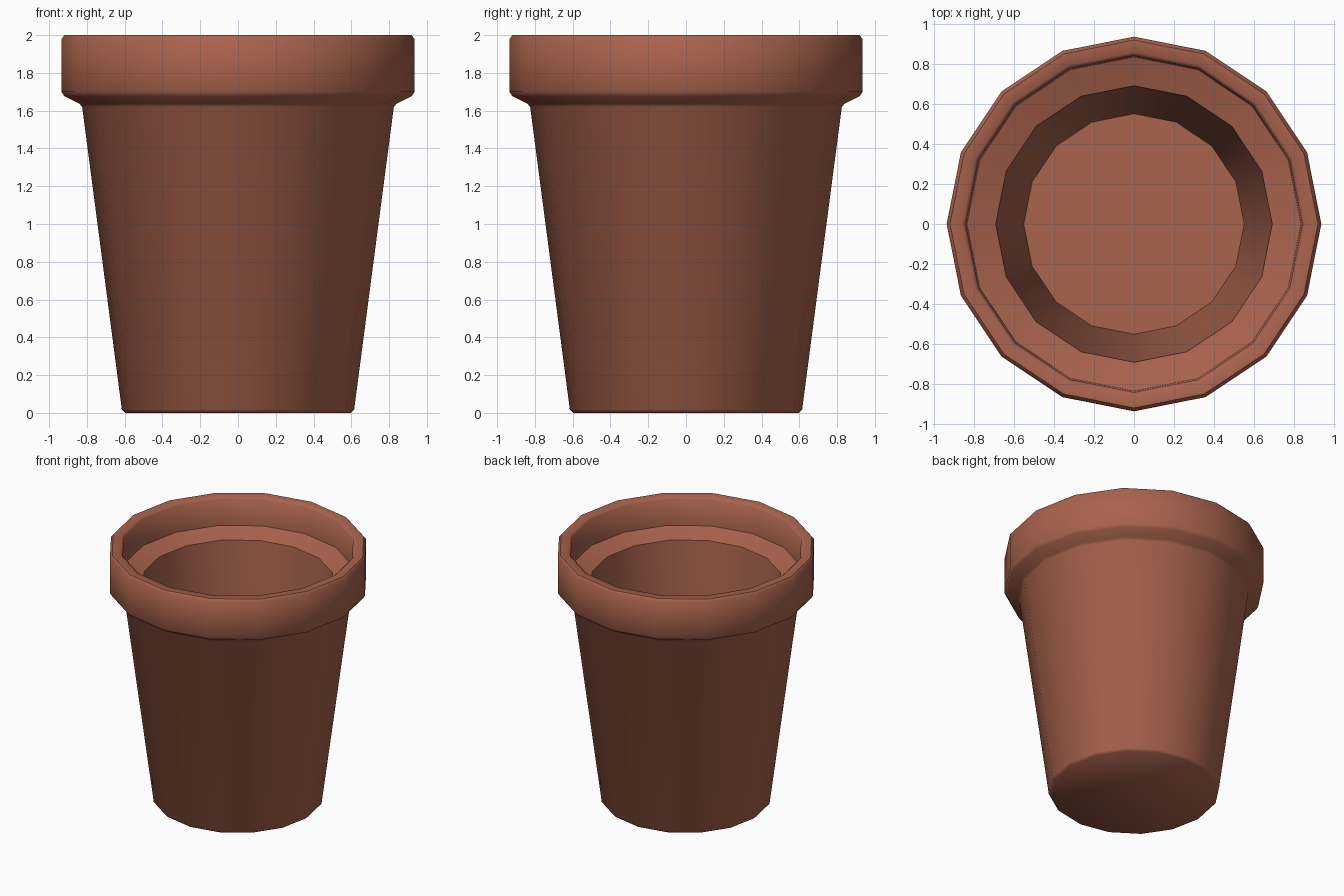
import bpy, bmesh, math

if "Cube" in bpy.data.objects:
    bpy.data.objects.remove(bpy.data.objects["Cube"])

SIDES = 16

# Pot cross-section as (radius, height), from outer base up over the rim to the inner floor
profile = [
    (0.598, 0.0), (0.615, 0.018),                   # base edge
    (0.825, 1.62), (0.84, 1.637), (0.92, 1.677),    # tapered wall and flare
    (0.935, 1.70), (0.935, 1.98), (0.918, 2.0),     # rim outside
    (0.857, 2.0), (0.84, 1.985),                    # rim top
    (0.833, 1.78), (0.69, 1.73),                    # rim inside and ledge
    (0.55, 0.10),                                   # inner wall down to floor
]

bm = bmesh.new()
rings = []
for r, z in profile:
    rings.append([bm.verts.new((r * math.cos(2 * math.pi * i / SIDES),
                                r * math.sin(2 * math.pi * i / SIDES), z))
                  for i in range(SIDES)])
for a, b in zip(rings, rings[1:]):
    for i in range(SIDES):
        j = (i + 1) % SIDES
        bm.faces.new((a[i], a[j], b[j], b[i]))

# Underside and inner floor
bm.faces.new(rings[0][::-1])
bm.faces.new(rings[-1])
bmesh.ops.recalc_face_normals(bm, faces=bm.faces)

mesh = bpy.data.meshes.new("flower_pot")
bm.to_mesh(mesh)
bm.free()
pot = bpy.data.objects.new("flower_pot", mesh)
bpy.context.collection.objects.link(pot)

# Terracotta
mat = bpy.data.materials.new("terracotta")
mat.diffuse_color = (0.40, 0.125, 0.075, 1)
mat.use_nodes = True
mat.node_tree.nodes["Principled BSDF"].inputs["Base Color"].default_value = mat.diffuse_color
mesh.materials.append(mat)

bpy.context.view_layer.objects.active = pot
pot.select_set(True)
bpy.ops.object.shade_smooth_by_angle(angle=math.radians(50))
